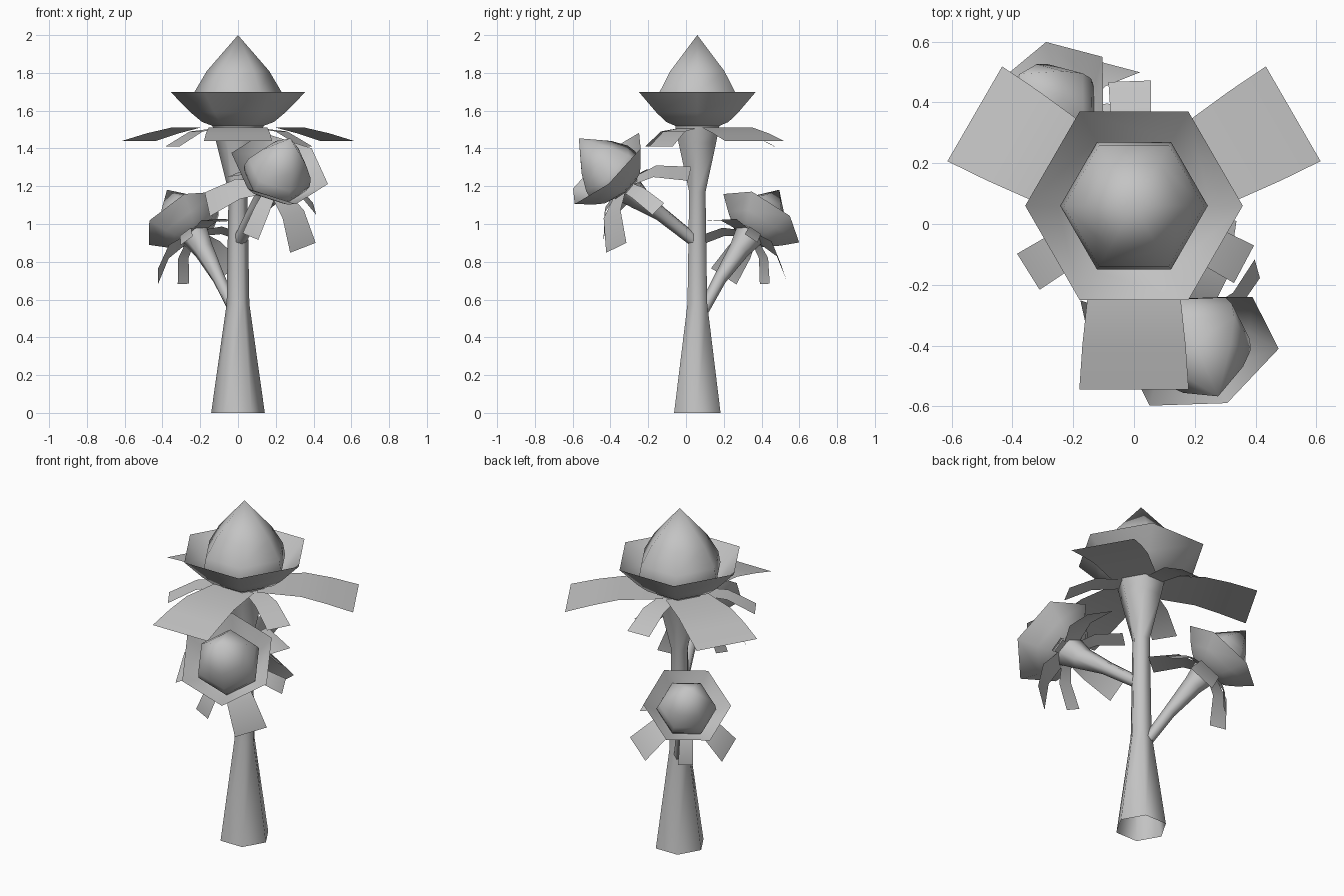
import bpy, math
from mathutils import Vector, Matrix

if "Cube" in bpy.data.objects:
    bpy.data.objects.remove(bpy.data.objects["Cube"], do_unlink=True)

SIDES = 6
grey = bpy.data.materials.new("plain_grey")
grey.use_nodes = True
grey.diffuse_color = (0.55, 0.55, 0.55, 1)
grey.node_tree.nodes["Principled BSDF"].inputs["Base Color"].default_value = grey.diffuse_color


def make(name, verts, faces):
    mesh = bpy.data.meshes.new(name)
    mesh.from_pydata([tuple(v) for v in verts], [], faces)
    mesh.materials.append(grey)
    ob = bpy.data.objects.new(name, mesh)
    bpy.context.collection.objects.link(ob)
    bpy.ops.object.select_all(action='DESELECT')
    ob.select_set(True)
    bpy.context.view_layer.objects.active = ob
    bpy.ops.object.shade_smooth_by_angle(angle=math.radians(65))


def frame(axis, side):
    """Rotation whose z is the axis and whose x leans along side."""
    z = Vector(axis).normalized()
    x = Vector(side)
    x = (x - z * x.dot(z)).normalized()
    return Matrix((x, z.cross(x), z)).transposed()


def tube(name, stations, rot, tip=None):
    """Six-sided open skin through (centre, radius) stations."""
    verts, faces = [], []
    for centre, r in stations:
        for i in range(SIDES):
            a = math.tau * i / SIDES
            verts.append(Vector(centre) + rot @ Vector((r * math.cos(a), r * math.sin(a), 0)))
    for k in range(len(stations) - 1):
        for i in range(SIDES):
            j = (i + 1) % SIDES
            b, t = k * SIDES, (k + 1) * SIDES
            faces.append((b + i, b + j, t + j, t + i))
    if tip is not None:
        last = len(verts) - SIDES
        verts.append(Vector(tip))
        faces += [(last + i, last + (i + 1) % SIDES, len(verts) - 1) for i in range(SIDES)]
    make(name, verts, faces)


def leaf(name, base, rot, scale, angle, profile):
    """Bent strip through (reach, half width, height) points."""
    turn = rot @ Matrix.Rotation(math.radians(angle), 3, 'Z')
    verts, faces = [], []
    for reach, half, h in profile:
        for s in (-1, 1):
            verts.append(Vector(base) + turn @ Vector((reach, s * half, h)) * scale)
    for k in range(len(profile) - 1):
        b = 2 * k
        faces.append((b, b + 2, b + 3, b + 1))
    make(name, verts, faces)


def flower(prefix, base, rot, scale, first_leaf, big, small):
    base = Vector(base)

    def at(h):
        return base + rot @ Vector((0, 0, h * scale))

    cup = [(0, 0.11), (0.03, 0.19), (0.08, 0.25), (0.19, 0.358)]
    tube(prefix + "_cup", [(at(h), r * scale) for h, r in cup], rot)
    bulb = [(0.06, 0.225), (0.12, 0.243), (0.19, 0.23), (0.30, 0.165)]
    tube(prefix + "_bulb", [(at(h), r * scale) for h, r in bulb], rot, tip=at(0.49))
    for i in range(3):
        a = first_leaf + 120 * i
        leaf(prefix + "_big_leaf", base, rot, scale, a, big)
        leaf(prefix + "_small_leaf", base, rot, scale, a + 62, small)


# Main stem and its flower
UP = frame((0, 0, 1), (1, 0, 0))
stem = [(0, 0.142), (0.58, 0.06), (1.17, 0.05), (1.43, 0.115), (1.52, 0.135)]
tube("stem", [((0, 0.06, z), r) for z, r in stem], UP)
flower("top", (0, 0.06, 1.51), UP, 1.0, 30,
       [(0.08, 0.12, 0), (0.32, 0.155, 0), (0.46, 0.17, -0.03), (0.605, 0.18, -0.07)],
       [(0.08, 0.05, 0), (0.26, 0.065, -0.02), (0.41, 0.07, -0.10)])

# Side flowers with drooping leaves, each on its own branch
BIG = [(0.08, 0.07, 0), (0.25, 0.10, -0.04), (0.43, 0.12, -0.21)]
SMALL = [(0.08, 0.045, 0), (0.22, 0.055, -0.04), (0.36, 0.06, -0.19)]

FRONT = frame((0.25, -0.66, 0.71), (0.99, -0.05, -0.22))
flower("front", (0.185, -0.325, 1.193), FRONT, 0.75, 80, BIG, SMALL)
path = [((0.01, 0.04, 0.915), 0.035), ((0.08, -0.13, 1.05), 0.04),
        ((0.15, -0.25, 1.135), 0.065), ((0.185, -0.325, 1.2), 0.09)]
tube("front_branch", path, FRONT)

BACK = frame((-0.45, 0.48, 0.76), (-0.756, -0.644, -0.068))
flower("back", (-0.23, 0.338, 0.935), BACK, 0.665, 90, BIG, SMALL)
path = [((-0.02, 0.09, 0.54), 0.03), ((-0.10, 0.18, 0.71), 0.035),
        ((-0.18, 0.28, 0.86), 0.055), ((-0.23, 0.338, 0.945), 0.08)]
tube("back_branch", path, BACK)
